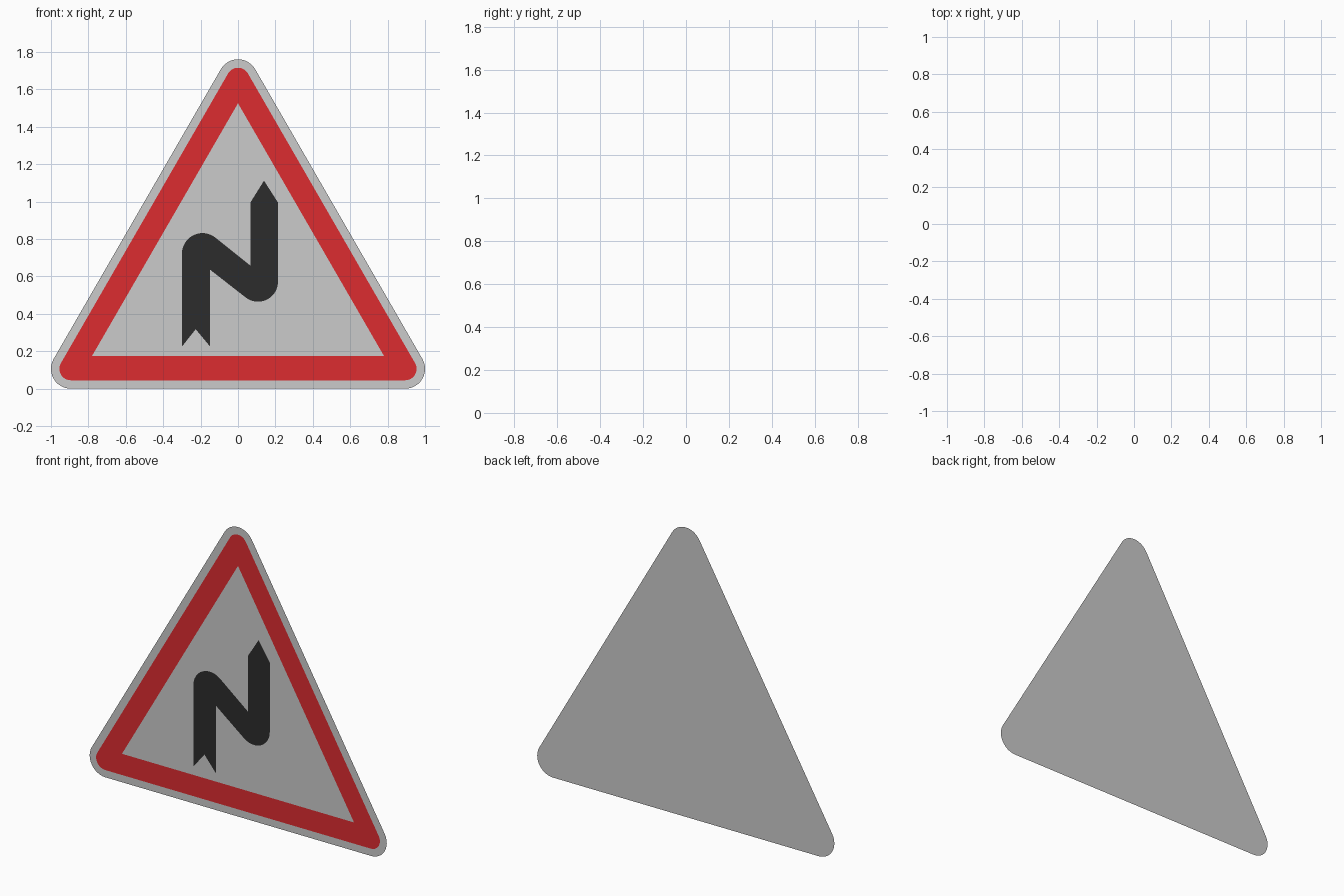
import bpy
from math import sin, cos, pi, radians

if "Cube" in bpy.data.objects:
    bpy.data.objects.remove(bpy.data.objects["Cube"])

CENTRES = [(0.894, 0.106), (0.0, 1.655), (-0.894, 0.106)]
GAP = 0.002


def arc(centre, radius, start, end, steps=12):
    angles = [radians(start + (end - start) * i / steps) for i in range(steps + 1)]
    return [(centre[0] + radius * cos(a), centre[1] + radius * sin(a)) for a in angles]


def corner_arcs(radius):
    return [arc(c, radius, -90 + 120 * i, 30 + 120 * i) for i, c in enumerate(CENTRES)]


def flat_part(name, points, faces, y, colour=None):
    mesh = bpy.data.meshes.new(name)
    mesh.from_pydata([(x, y, z) for x, z in points], [], faces)
    mesh.update()
    obj = bpy.data.objects.new(name, mesh)
    bpy.context.collection.objects.link(obj)
    if colour:
        mat = bpy.data.materials.new(name + "_paint")
        mat.diffuse_color = (*colour, 1)
        mat.use_nodes = True
        mat.node_tree.nodes["Principled BSDF"].inputs["Base Color"].default_value = mat.diffuse_color
        mesh.materials.append(mat)
    return obj


# Grey sheet with rounded corners
outline = sum(corner_arcs(0.106), [])
flat_part("sign_plate", outline, [range(len(outline))], GAP)

# Red border: rounded outside, sharp triangular opening
arcs = corner_arcs(0.061)
n = len(arcs[0])
inner = [(0.781, 0.174), (0.0, 1.526), (-0.781, 0.174)]
faces = []
for k in range(3):
    j = (k + 1) % 3
    faces.append([3 * n + k, *range(k * n, (k + 1) * n)])
    faces.append([3 * n + k, (k + 1) * n - 1, j * n, 3 * n + j])
flat_part("red_border", sum(arcs, []) + inner, faces, 0, (0.72, 0.025, 0.03))

# Black double-bend arrow, counter-clockwise from the tail notch
arrow = [(-0.226, 0.318), (-0.149, 0.225), (-0.149, 0.636)]
arrow += arc((0.107, 0.572), 0.107, 232, 360)
arrow += [(0.214, 0.995), (0.139, 1.112), (0.066, 0.995), (0.066, 0.658)]
arrow += arc((-0.19, 0.722), 0.11, 52, 180)
arrow += [(-0.30, 0.225)]
flat_part("bend_arrow", arrow, [range(len(arrow))], 0, (0.025, 0.025, 0.025))
